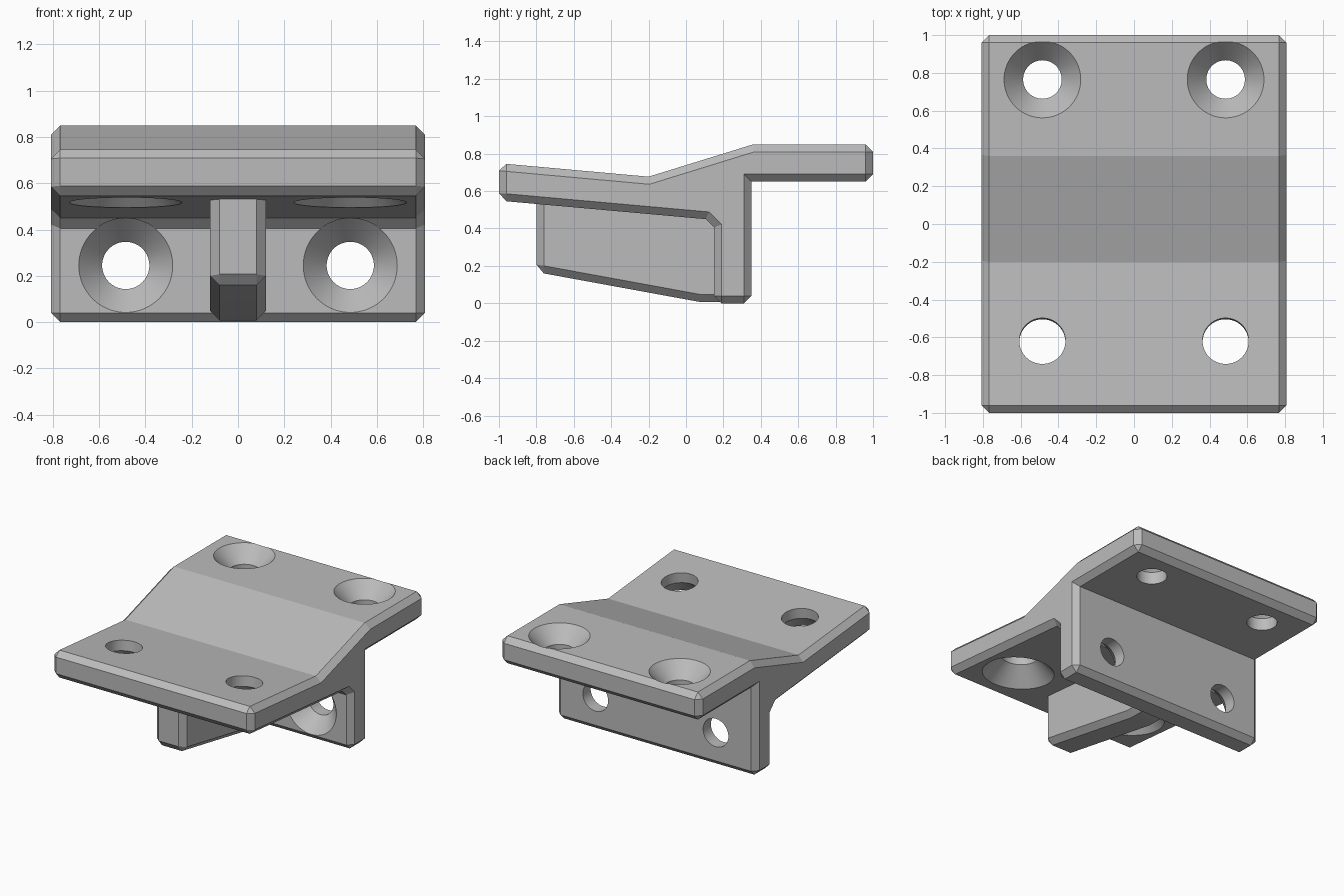
import bpy, bmesh, math
from mathutils import Matrix, Vector

if "Cube" in bpy.data.objects:
    bpy.data.objects.remove(bpy.data.objects["Cube"])

# Single plain grey
grey = bpy.data.materials.new("plain_grey")
grey.use_nodes = True
grey.diffuse_color = (0.5, 0.5, 0.5, 1)
grey.node_tree.nodes["Principled BSDF"].inputs["Base Color"].default_value = grey.diffuse_color

CHAMFER = 0.04


def add_object(name, bm):
    bmesh.ops.recalc_face_normals(bm, faces=bm.faces)
    mesh = bpy.data.meshes.new(name)
    bm.to_mesh(mesh)
    bm.free()
    mesh.materials.append(grey)
    ob = bpy.data.objects.new(name, mesh)
    bpy.context.collection.objects.link(ob)
    return ob


def chamfered_extrusion(name, profile, half_width, sharp_corners):
    """Extrude a (y, z) profile along x; chamfer both rims and the listed corners."""
    bm = bmesh.new()
    left = [bm.verts.new((half_width, y, z)) for y, z in profile]
    right = [bm.verts.new((-half_width, y, z)) for y, z in profile]
    bm.faces.new(left)
    bm.faces.new(right[::-1])
    n = len(profile)
    for i in range(n):
        j = (i + 1) % n
        bm.faces.new((left[i], right[i], right[j], left[j]))
    edges = [bm.edges.get((s[i], s[(i + 1) % n])) for s in (left, right) for i in range(n)]
    edges += [bm.edges.get((left[i], right[i])) for i in sharp_corners]
    bmesh.ops.recalc_face_normals(bm, faces=bm.faces)
    bmesh.ops.bevel(bm, geom=edges, offset=CHAMFER, offset_type='OFFSET',
                    segments=1, profile=0.5, affect='EDGES')
    return add_object(name, bm)


def screw_cutter(name, position, outward, head, bore, depth):
    """Countersunk screw hole; outward points out of the countersunk face."""
    bm = bmesh.new()
    sides = 64
    rings = []
    for r, z in ((head, 0.06), (head, 0.001), (bore, -depth), (bore, -0.4)):
        rings.append([bm.verts.new((r * math.cos(a), r * math.sin(a), z))
                      for a in (math.tau * k / sides for k in range(sides))])
    for lower, upper in zip(rings, rings[1:]):
        for k in range(sides):
            m = (k + 1) % sides
            bm.faces.new((lower[k], lower[m], upper[m], upper[k]))
    bm.faces.new(rings[0])
    bm.faces.new(rings[-1])
    turn = Vector(outward).to_track_quat('Z', 'Y').to_matrix().to_4x4()
    bm.transform(Matrix.Translation(position) @ turn)
    ob = add_object(name, bm)
    ob.hide_render = True
    return ob


# Bent plate with the upright wall below it
bracket = chamfered_extrusion("bracket", [
    (-1, 0.749), (-1, 0.549), (0.105, 0.45), (0.15, 0.405), (0.15, 0), (0.35, 0),
    (0.35, 0.65), (1, 0.65), (1, 0.85), (0.36, 0.85), (-0.2, 0.677)],
    0.808, (0, 1, 4, 5, 7, 8))

# Stiffening rib under the front plate
rib = chamfered_extrusion("rib", [
    (-0.8, 0.6), (-0.8, 0.167), (0.07, 0.008), (0.25, 0.008), (0.25, 0.6)],
    0.12, (0, 1, 3, 4))

# Screw holes: rear plate, upright wall, sloping front plate
tools = [(rib, 'UNION')]
for side, x in (("left", 0.485), ("right", -0.485)):
    for part, place, outward, head, bore, depth in (
            ("rear", (x, 0.765, 0.85), (0, 0, 1), 0.204, 0.102, 0.11),
            ("wall", (x, 0.15, 0.245), (0, -1, 0), 0.204, 0.102, 0.11),
            ("front", (x, -0.637, 0.516), (0, -0.089, -1), 0.245, 0.122, 0.125)):
        tools.append((screw_cutter(f"{side}_{part}_hole", place, outward, head, bore, depth),
                      'DIFFERENCE'))

for tool, operation in tools:
    mod = bracket.modifiers.new(tool.name, 'BOOLEAN')
    mod.object, mod.operation, mod.solver = tool, operation, 'EXACT'

# Bake the cuts and drop the helpers
depsgraph = bpy.context.evaluated_depsgraph_get()
mesh = bpy.data.meshes.new_from_object(bracket.evaluated_get(depsgraph))
bracket.modifiers.clear()
bracket.data = mesh
for tool, _ in tools:
    bpy.data.objects.remove(tool)

# Smooth bores and cones, crisp bends and chamfers
bpy.ops.object.select_all(action='DESELECT')
bracket.select_set(True)
bpy.context.view_layer.objects.active = bracket
bpy.ops.object.shade_smooth_by_angle(angle=math.radians(12))
